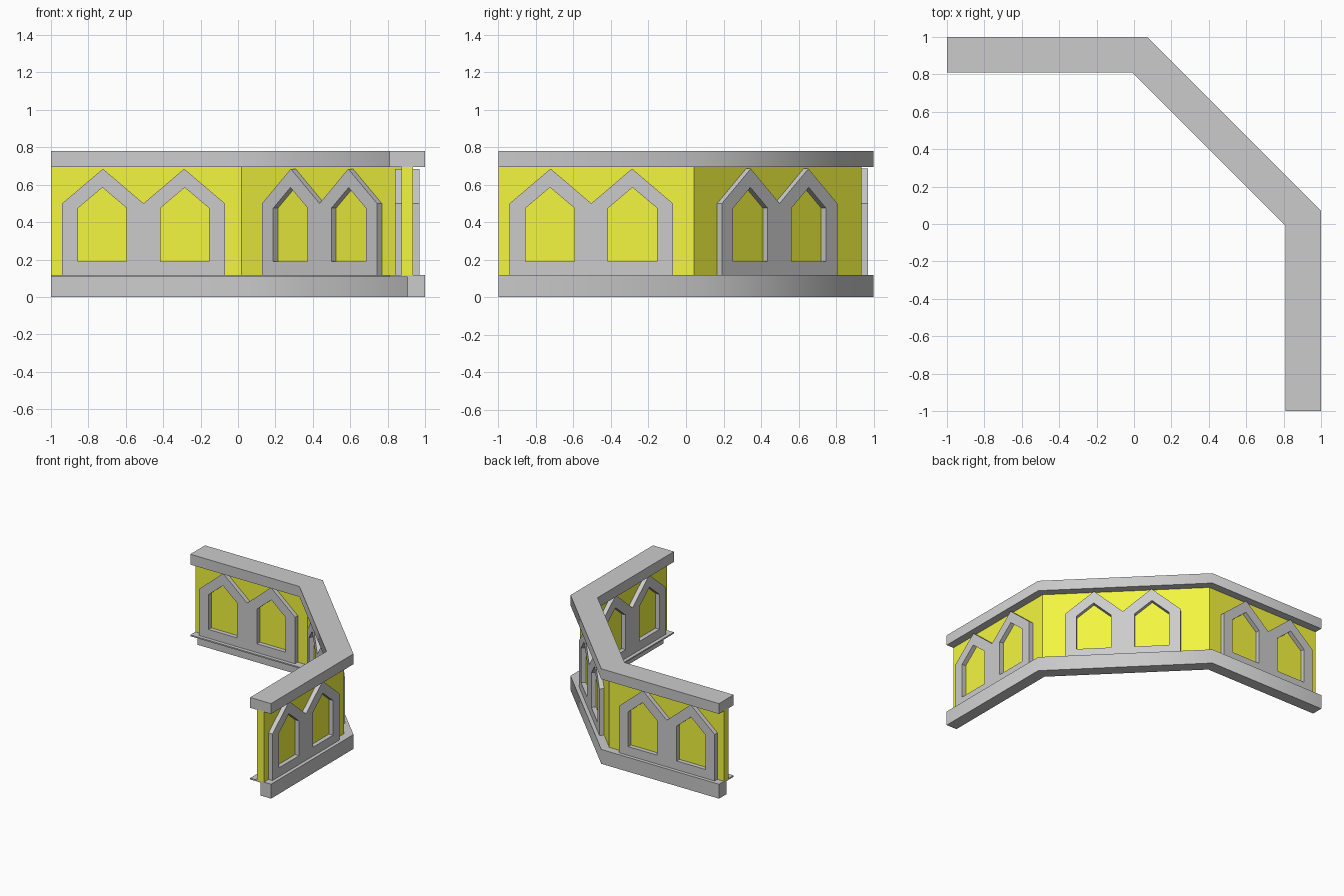
import bpy, bmesh
from math import radians, tan, pi
from mathutils import Matrix, Vector

if "Cube" in bpy.data.objects:
    bpy.data.objects.remove(bpy.data.objects["Cube"])

T = tan(pi / 8)
# Plan centre line: station point and its mitred outward direction
PATH = [((-1, .905), (0, 1)), ((.03, .905), (T, 1)),
        ((.905, .03), (1, T)), ((.905, -1), (1, 0))]

yellow = bpy.data.materials.new("yellow_panel")
yellow.diffuse_color = (.9, .92, .05, 1)
yellow.use_nodes = True
yellow.node_tree.nodes["Principled BSDF"].inputs["Base Color"].default_value = yellow.diffuse_color


def sweep(name, profile, smooth=False):
    """Sweep an (outward offset, height) section along the bent plan."""
    bm = bmesh.new()
    rings = [[bm.verts.new((p[0] + o[0] * d, p[1] + o[1] * d, z)) for d, z in profile]
             for p, o in PATH]
    n = len(profile)
    for a, b in zip(rings, rings[1:]):
        for i in range(n):
            j = (i + 1) % n
            bm.faces.new((a[i], a[j], b[j], b[i]))
    bm.faces.new(rings[0])
    bm.faces.new(rings[-1][::-1])
    bmesh.ops.recalc_face_normals(bm, faces=bm.faces)
    me = bpy.data.meshes.new(name)
    bm.to_mesh(me)
    bm.free()
    ob = bpy.data.objects.new(name, me)
    bpy.context.collection.objects.link(ob)
    if smooth:
        bpy.ops.object.select_all(action='DESELECT')
        ob.select_set(True)
        bpy.context.view_layer.objects.active = ob
        bpy.ops.object.shade_smooth_by_angle(angle=radians(50))
    return ob


def box(w, z0, z1):
    return [(-w, z0), (w, z0), (w, z1), (-w, z1)]


# Rails and wall
sweep("top_rail", box(.095, .695, .78), True)
sweep("base_rail", [(0, 0), (.095, 0), (.095, .118), (-.095, .118),
                    (-.095, .107), (0, .107)], True)
wall = sweep("wall_panel", box(.03, .112, .702))
wall.data.materials.append(yellow)

# Twin-gabled window frame outline with two pointed openings
OUTLINE = [(-.435, .118), (.435, .118), (.435, .50), (.217, .685),
           (0, .50), (-.217, .685), (-.435, .50)]
OPENING = [(-.13, .19), (.13, .19), (.13, .475), (0, .585), (-.13, .475)]


def frame_mesh():
    cu = bpy.data.curves.new("frame_outline", 'CURVE')
    cu.dimensions = '2D'
    cu.fill_mode = 'BOTH'
    cu.extrude = .0185
    for pts in (OUTLINE, [(x - .22, z) for x, z in OPENING],
                [(x + .22, z) for x, z in OPENING]):
        sp = cu.splines.new('POLY')
        sp.points.add(len(pts) - 1)
        for p, (x, z) in zip(sp.points, pts):
            p.co = (x, z, 0, 1)
        sp.use_cyclic_u = True
    tmp = bpy.data.objects.new("frame_outline", cu)
    bpy.context.collection.objects.link(tmp)
    dg = bpy.context.evaluated_depsgraph_get()
    me = bpy.data.meshes.new_from_object(tmp.evaluated_get(dg))
    bpy.data.objects.remove(tmp)
    me.transform(Matrix.Rotation(pi / 2, 4, 'X'))
    bm = bmesh.new()
    bm.from_mesh(me)
    bmesh.ops.remove_doubles(bm, verts=bm.verts, dist=1e-5)
    bmesh.ops.recalc_face_normals(bm, faces=bm.faces)
    bm.to_mesh(me)
    bm.free()
    for p in me.polygons:
        p.use_smooth = False
    return me


# A frame on the inner and outer side of each wall section
mesh = frame_mesh()
for part, x, y, deg in (("left", -.505, .905, 0), ("corner", .4825, .4525, -45),
                        ("right", .905, -.505, -90)):
    rot = Matrix.Rotation(radians(deg), 4, 'Z')
    for side, s in (("inner", -1), ("outer", 1)):
        ob = bpy.data.objects.new(f"{part}_{side}_frame", mesh)
        bpy.context.collection.objects.link(ob)
        ob.matrix_world = Matrix.Translation(Vector((x, y, 0))) @ rot @ Matrix.Translation((0, s * .0475, 0))
